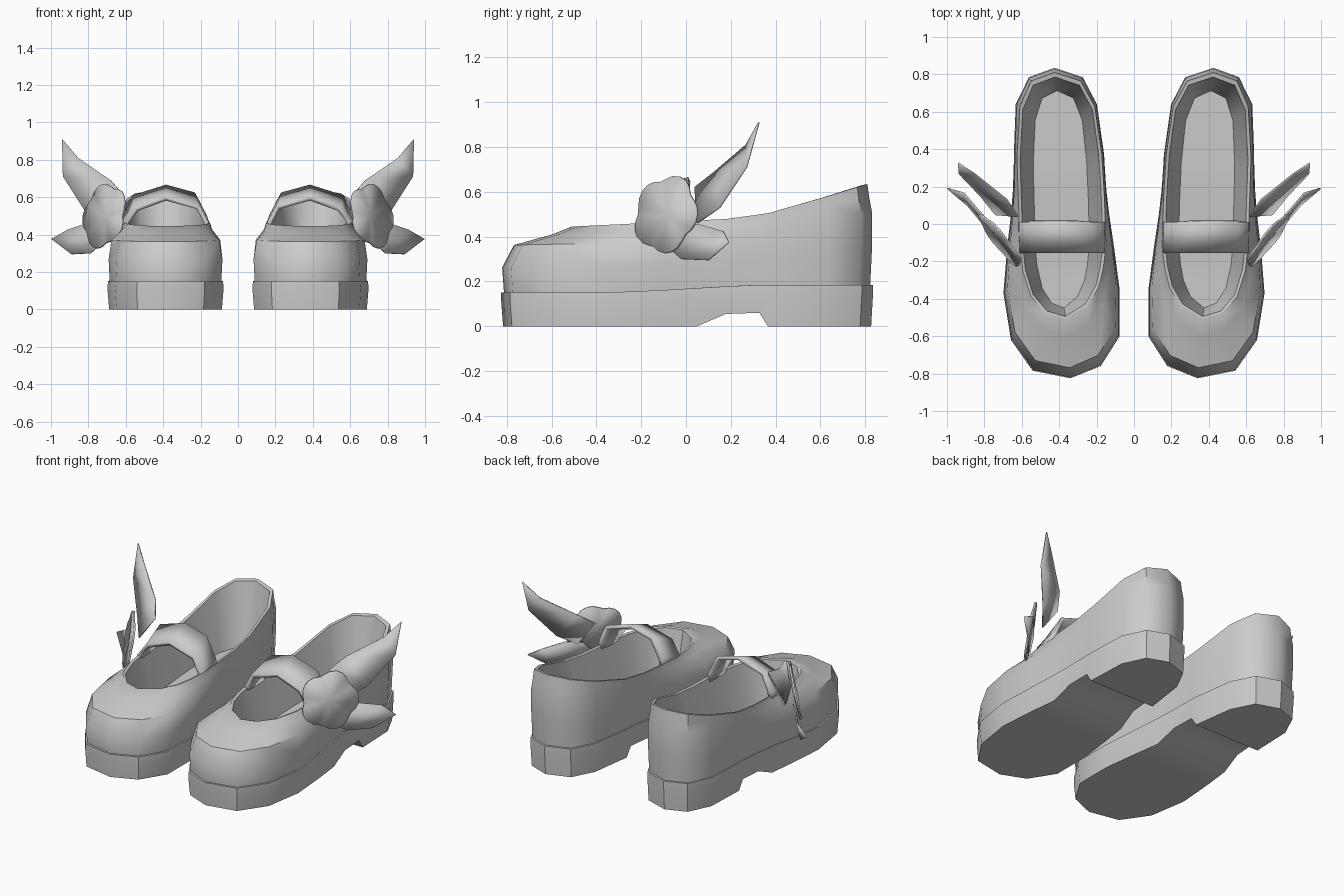
import bpy
from math import cos, sin, pi
from mathutils import Vector

if "Cube" in bpy.data.objects:
    bpy.data.objects.remove(bpy.data.objects["Cube"])

grey = bpy.data.materials.new("plain grey")
grey.use_nodes = True
grey.diffuse_color = (0.6, 0.6, 0.6, 1)
grey.node_tree.nodes["Principled BSDF"].inputs["Base Color"].default_value = (0.6, 0.6, 0.6, 1)


def make_pair(name, verts, faces, thickness=0, offset=0, angle=35):
    """Mesh for the left shoe, mirrored to give the right one."""
    mesh = bpy.data.meshes.new(name)
    mesh.from_pydata(verts, [], faces)
    mesh.materials.append(grey)
    obj = bpy.data.objects.new(name, mesh)
    bpy.context.collection.objects.link(obj)
    bpy.ops.object.select_all(action="DESELECT")
    obj.select_set(True)
    bpy.context.view_layer.objects.active = obj
    bpy.ops.object.mode_set(mode="EDIT")
    bpy.ops.mesh.select_all(action="SELECT")
    bpy.ops.mesh.normals_make_consistent(inside=False)
    bpy.ops.object.mode_set(mode="OBJECT")
    bpy.ops.object.shade_smooth_by_angle(angle=angle * pi / 180)
    if thickness:
        solid = obj.modifiers.new("thickness", "SOLIDIFY")
        solid.thickness = thickness
        solid.offset = offset
    mirror = obj.modifiers.new("other shoe", "MIRROR")
    mirror.use_mirror_merge = False
    return obj


def interpolate(points, y):
    """Height at y along a side profile."""
    for (y0, z0), (y1, z1) in zip(points, points[1:]):
        if y <= y1:
            return z0 + (z1 - z0) * max(0, (y - y0) / (y1 - y0))
    return points[-1][1]


def outline(toe, heel, pairs):
    """Ring: toe, inner side, heel, then outer side back to the toe."""
    inner = [(a, b) for a, b, c, d in pairs]
    outer = [(c, d) for a, b, c, d in reversed(pairs)]
    return [Vector(p) for p in [toe] + inner + [heel] + outer]


def scaled(ring, sx, sy):
    return [Vector((0.39 + (p.x - 0.39) * sx, p.y * sy)) for p in ring]


def blend(ring_a, ring_b, t):
    return [a.lerp(b, t) for a, b in zip(ring_a, ring_b)]


def raised(ring, heights):
    return [(p.x, p.y, h) for p, h in zip(ring, heights)]


def strips(start, n):
    """Cap a ring with strips running across the shoe."""
    m = n // 2
    faces = [(start, start + 1, start + n - 1), (start + m, start + m + 1, start + m - 1)]
    for i in range(1, m - 1):
        faces.append((start + i, start + i + 1, start + n - i - 1, start + n - i))
    return faces


def loft(rings):
    n = len(rings[0])
    verts = [v for ring in rings for v in ring]
    faces = []
    for r in range(len(rings) - 1):
        for i in range(n):
            j = (i + 1) % n
            faces.append((r * n + i, r * n + j, r * n + n + j, r * n + n + i))
    return verts, faces


# Outlines of the sole and of the foot opening
foot = outline((.34, -.825), (.425, .835), [
    (.18, -.76, .54, -.785), (.08, -.6, .655, -.62), (.08, -.35, .695, -.37),
    (.11, -.12, .675, -.12), (.135, .05, .655, .05), (.15, .18, .645, .18),
    (.16, .33, .64, .33), (.162, .37, .64, .37), (.2, .64, .63, .64),
    (.275, .785, .56, .785)])
opening = outline((.365, -.51), (.425, .81), [
    (.25, -.44, .47, -.48), (.19, -.34, .55, -.39), (.165, -.24, .595, -.25),
    (.15, -.12, .61, -.12), (.155, .05, .615, .05), (.16, .18, .62, .18),
    (.17, .33, .625, .33), (.172, .37, .625, .37), (.21, .63, .61, .63),
    (.285, .765, .55, .765)])
count = len(foot)

arch = [(.05, 0), (.18, .055), (.33, .06), (.37, 0)]
welt = [(-.3, .15), (.3, .185)]
rim = [(-.51, .445), (-.2, .46), (.2, .48), (.4, .51), (.81, .635)]
arch_z = [interpolate(arch, p.y) for p in foot]
welt_z = [interpolate(welt, p.y) for p in foot]
rim_z = [interpolate(rim, p.y) for p in opening]


def between(t):
    return [a + (b - a) * t for a, b in zip(welt_z, rim_z)]


# Sole with a raised arch in front of the heel
verts, faces = loft([
    raised(scaled(foot, .98, .99), arch_z),
    raised(scaled(foot, 1.01, 1), [z - .04 for z in welt_z]),
    raised(foot, welt_z),
    raised(scaled(foot, .95, .97), welt_z)])
make_pair("soles", verts, faces + strips(0, count) + strips(3 * count, count))

# Upper: outside wall, rolled rim, inside wall and insole
lip = scaled(opening, .93, .97)
insole = scaled(opening, .63, .88)
verts, faces = loft([
    raised(scaled(foot, .97, .985), welt_z),
    raised(scaled(foot, .99, .995), between(.38)),
    raised(blend(foot, opening, .18), between(.72)),
    raised(blend(foot, opening, .72), between(.88)),
    raised(opening, rim_z),
    raised(lip, [z - .005 for z in rim_z]),
    raised(insole, [z + .04 for z in welt_z])])
make_pair("uppers", verts, faces + strips(6 * count, count), angle=45)

# Strap arched over the opening, higher at its back edge
front_edge = [(.145, .43), (.155, .465), (.205, .555), (.385, .605), (.55, .545), (.61, .465), (.615, .43)]
back_edge = [(.15, .44), (.165, .5), (.23, .625), (.385, .667), (.565, .61), (.615, .5), (.62, .44)]
verts = [(x, -.155, z) for x, z in front_edge] + [(x, .01, z) for x, z in back_edge]
k = len(front_edge)
faces = [(i, i + 1, k + i + 1, k + i) for i in range(k - 1)]
make_pair("straps", verts, faces, .025, -1)

# Five-petal flower on the outer side
centre = Vector((.715, -.09, .5))
across = Vector((.62, .78, 0)).normalized()
normal = Vector((.76, -.604, .18)).normalized()
up = across.cross(-normal).normalized()
if up.z < 0:
    up = -up
steps = 30
verts = [centre - normal * .012]
for i in range(steps):
    a = 2 * pi * i / steps
    r = .15 + .03 * abs(cos(2.5 * (a - 1.2)))
    verts.append(centre + across * r * cos(a) + up * r * sin(a))
faces = [(0, 1 + i, 1 + (i + 1) % steps) for i in range(steps)]
make_pair("flowers", verts, faces, .012)

# Two leaves behind each flower
large_leaf = [(.62, .04, .62), (.68, .13, .69), (.855, .27, .81), (.94, .325, .91),
              (.935, .27, .71), (.82, .15, .53), (.74, .05, .46)]
small_leaf = [(.72, -.09, .36), (.79, -.02, .3), (.89, .1, .295), (.997, .19, .375),
              (.91, .165, .425), (.82, .06, .455), (.75, -.02, .44)]
leaf_faces = [(0, 1, 5, 6), (1, 2, 4, 5), (2, 3, 4)]
make_pair("large_leaves", large_leaf, leaf_faces, .008)
make_pair("small_leaves", small_leaf, leaf_faces, .008)
